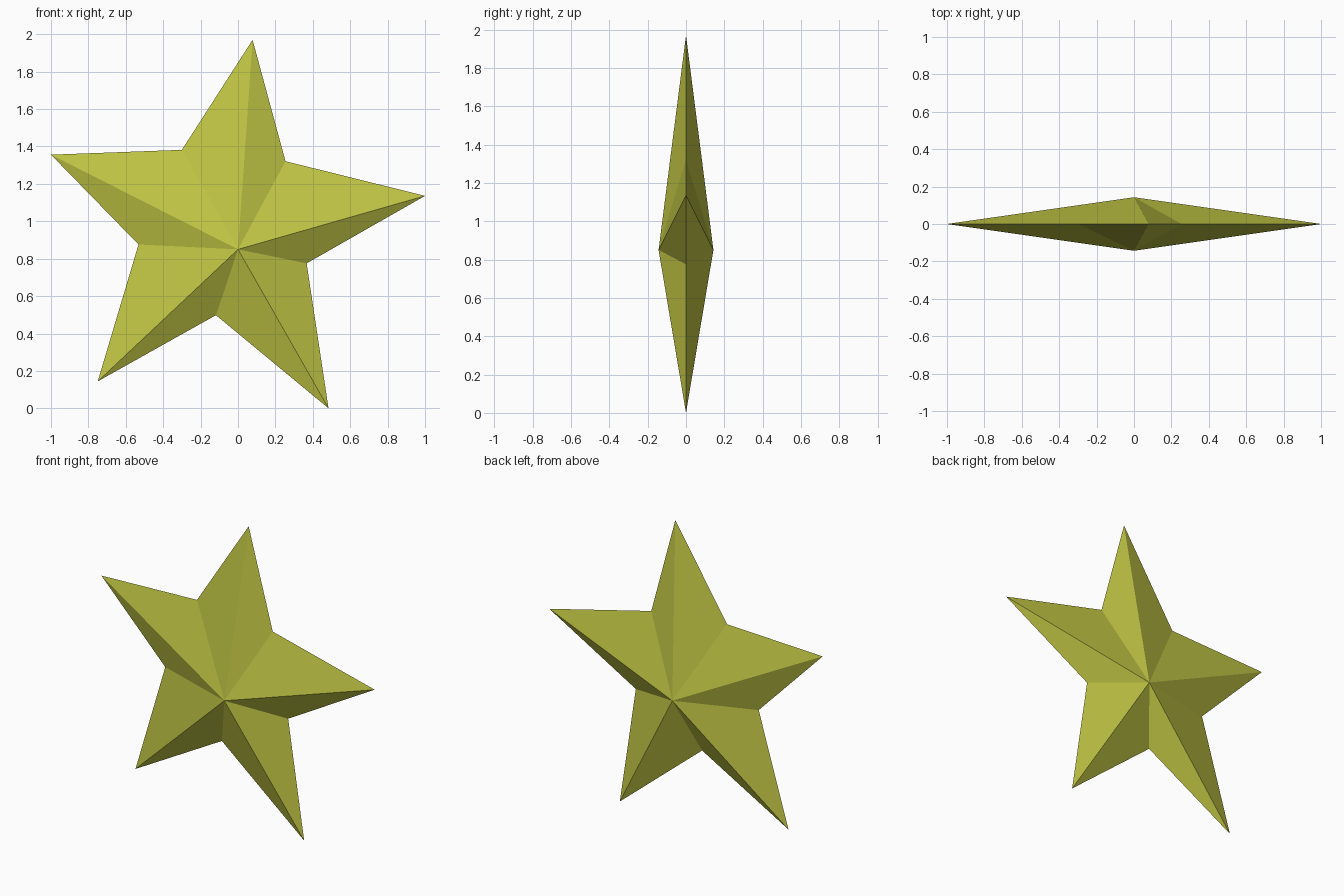
import bpy, bmesh

if "Cube" in bpy.data.objects:
    bpy.data.objects.remove(bpy.data.objects["Cube"])

# Star outline (x, z), alternating tips and notches, clockwise from the top tip
OUTLINE = [
    (0.078, 1.970), (0.254, 1.321), (1.000, 1.136), (0.367, 0.775), (0.484, 0.000),
    (-0.118, 0.498), (-0.750, 0.144), (-0.532, 0.876), (-1.000, 1.356), (-0.300, 1.382),
]
CENTRE_Z, HALF_DEPTH = 0.85, 0.143

# Rim joined to a front and a back apex
bm = bmesh.new()
rim = [bm.verts.new((x, 0, z)) for x, z in OUTLINE]
for y in (-HALF_DEPTH, HALF_DEPTH):
    apex = bm.verts.new((0, y, CENTRE_Z))
    for i, v in enumerate(rim):
        bm.faces.new((v, rim[(i + 1) % len(rim)], apex))
bmesh.ops.recalc_face_normals(bm, faces=bm.faces)

mesh = bpy.data.meshes.new("star")
bm.to_mesh(mesh)
bm.free()

# Flat olive yellow
mat = bpy.data.materials.new("olive yellow")
mat.diffuse_color = (0.54, 0.57, 0.058, 1)
mat.use_nodes = True
mat.node_tree.nodes["Principled BSDF"].inputs["Base Color"].default_value = mat.diffuse_color
mesh.materials.append(mat)

star = bpy.data.objects.new("star", mesh)
bpy.context.collection.objects.link(star)
